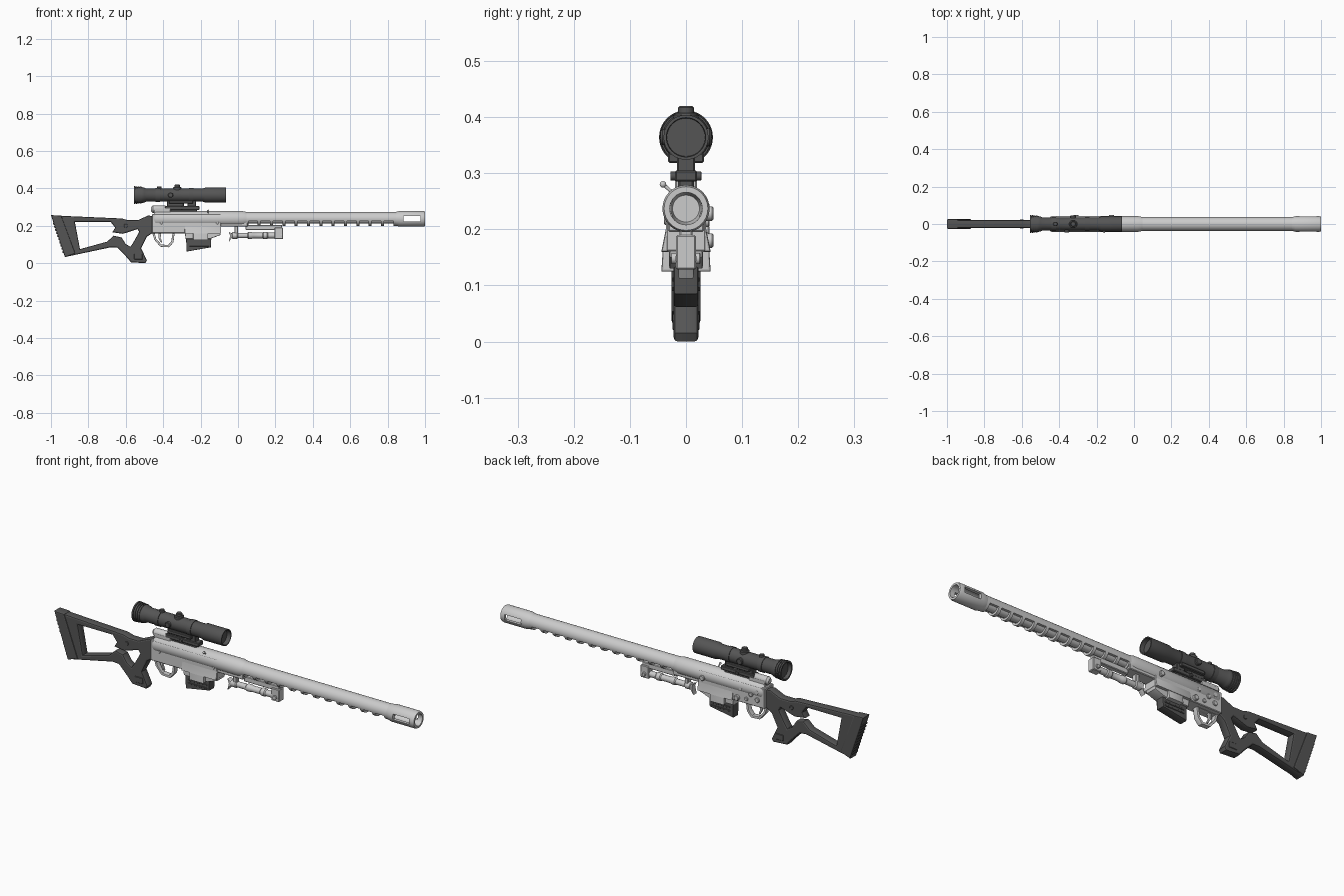
import bpy, bmesh, math
from mathutils import Matrix, Vector

dark = bpy.data.materials.new("dark_grey")
dark.diffuse_color = (0.09, 0.09, 0.09, 1)

def finish(ob, mat=None):
    if mat:
        ob.data.materials.append(mat)
    bpy.ops.object.select_all(action='DESELECT')
    ob.select_set(True)
    bpy.context.view_layer.objects.active = ob
    bpy.ops.object.shade_smooth_by_angle(angle=math.radians(35))
    return ob

def to_object(name, bm, mat=None):
    bmesh.ops.recalc_face_normals(bm, faces=bm.faces)
    me = bpy.data.meshes.new(name)
    bm.to_mesh(me)
    bm.free()
    ob = bpy.data.objects.new(name, me)
    bpy.context.collection.objects.link(ob)
    return finish(ob, mat)

def boxes(name, spans, mat=None, bevel=0.003):
    """Boxes given as (x0, x1, y0, y1, z0, z1)."""
    bm = bmesh.new()
    for x0, x1, y0, y1, z0, z1 in spans:
        m = Matrix.Translation(((x0 + x1) / 2, (y0 + y1) / 2, (z0 + z1) / 2))
        m = m @ Matrix.Diagonal((x1 - x0, y1 - y0, z1 - z0, 1))
        bmesh.ops.create_cube(bm, size=1, matrix=m)
    if bevel:
        bmesh.ops.bevel(bm, geom=bm.edges[:], offset=bevel, segments=1, affect='EDGES')
    return to_object(name, bm, mat)

def lathe(name, pts, origin, axis=(1, 0, 0), mat=None, n=32, closed=False):
    """Revolve (distance, radius) points about an axis through origin."""
    bm = bmesh.new()
    rot = Vector((0, 0, 1)).rotation_difference(Vector(axis)).to_matrix()
    rings = []
    for d, r in pts:
        rings.append([bm.verts.new(Vector(origin) + rot @ Vector(
            (r * math.cos(2 * math.pi * i / n), r * math.sin(2 * math.pi * i / n), d))) for i in range(n)])
    pairs = list(zip(rings, rings[1:])) + ([(rings[-1], rings[0])] if closed else [])
    for a, b in pairs:
        for i in range(n):
            bm.faces.new((a[i], a[i - 1], b[i - 1], b[i]))
    if not closed:
        bm.faces.new(rings[0])
        bm.faces.new(rings[-1])
    return to_object(name, bm, mat)

def rod(name, origin, axis, length, r, mat=None, n=20):
    c = min(r, length) * 0.2
    return lathe(name, [(0, r), (length - c, r), (length, r - c)], origin, axis, mat, n)

def plate(name, outlines, half, mat=None, bevel=0.004, across='y', at=0.0):
    """Filled outline (extra outlines are holes), thickened both ways along an axis."""
    cu = bpy.data.curves.new(name, 'CURVE')
    cu.dimensions, cu.fill_mode = '2D', 'BOTH'
    cu.extrude, cu.bevel_depth, cu.offset, cu.bevel_resolution = half - bevel, bevel, -bevel, 1
    for pts in outlines:
        s = cu.splines.new('POLY')
        s.points.add(len(pts) - 1)
        for p, (u, v) in zip(s.points, pts):
            p.co = (u, v, 0, 1)
        s.use_cyclic_u = True
    ob = bpy.data.objects.new(name, cu)
    bpy.context.collection.objects.link(ob)
    ob.rotation_euler = (math.pi / 2, 0, 0 if across == 'y' else math.pi / 2)
    ob.location[1 if across == 'y' else 0] = at
    bpy.ops.object.select_all(action='DESELECT')
    ob.select_set(True)
    bpy.context.view_layer.objects.active = ob
    bpy.ops.object.convert(target='MESH')
    return finish(bpy.context.view_layer.objects.active, mat)

def cut(ob, spans):
    c = boxes("cutter", spans, bevel=0)
    c.hide_render = True
    m = ob.modifiers.new("cut", 'BOOLEAN')
    m.operation, m.object, m.solver = 'DIFFERENCE', c, 'EXACT'
    bpy.context.view_layer.objects.active = ob
    bpy.ops.object.modifier_apply(modifier=m.name)
    bpy.data.objects.remove(c)
    finish(ob)

BZ, SZ = 0.237, 0.364   # barrel and scope axis heights

# Barrel: inner tube, slotted shroud and muzzle brake
lathe("inner_barrel", [(0, 0.025), (0.86, 0.025)], (0, 0, BZ))
shroud = lathe("barrel_shroud", [(0.0, 0.037), (0.87, 0.037), (0.87, 0.026), (0.0, 0.026)], (0, 0, BZ), closed=True)
cut(shroud, [(x, x + 0.05, -0.06, 0.06, 0.19, 0.226) for x in [0.055 + 0.066 * i for i in range(12)]])
brake = lathe("muzzle_brake", [(0.84, 0.036), (0.865, 0.042), (0.99, 0.042), (1.0, 0.039), (1.0, 0.029),
                               (0.875, 0.027), (0.84, 0.02)], (0, 0, BZ), closed=True)
cut(brake, [(0.885, 0.975, -0.06, 0.06, BZ - 0.014, BZ + 0.014)])

# Receiver
lathe("receiver_tube", [(-0.45, 0.036), (-0.44, 0.042), (0.02, 0.042), (0.045, 0.037)], (0, 0, BZ))
receiver = boxes("receiver_body", [(-0.46, -0.09, -0.036, 0.036, 0.16, 0.262)])
cut(receiver, [(-0.27, -0.15, -0.06, -0.033, 0.238, 0.25)])
guard = boxes("handguard", [(-0.095, 0.05, -0.032, 0.032, 0.195, 0.25)])
cut(guard, [(-0.07, 0.03, s * 0.045 - 0.017, s * 0.045 + 0.017, 0.213, 0.232) for s in (-1, 1)])
lathe("bolt_shroud", [(-0.465, 0.012), (-0.455, 0.02), (-0.39, 0.02), (-0.37, 0.012)], (0, 0, 0.288))
boxes("rear_bridge", [(-0.45, -0.36, -0.02, 0.02, 0.25, 0.295)])

# Flared magazine housing and magazine
plate("magazine_housing", [[(-0.034, 0.25), (0.034, 0.25), (0.036, 0.2), (0.044, 0.16),
                            (-0.044, 0.16), (-0.036, 0.2)]], 0.097, across='x', at=-0.188)
plate("magazine_skirt", [[(-0.041, 0.17), (0.041, 0.17), (0.044, 0.125), (-0.044, 0.125)]],
      0.04, across='x', at=-0.2)
plate("magazine_well", [[(-0.285, 0.17), (-0.09, 0.17), (-0.095, 0.15), (-0.15, 0.13), (-0.28, 0.13)]], 0.03)
plate("magazine", [[(-0.278, 0.15), (-0.142, 0.15), (-0.145, 0.085), (-0.275, 0.062)]], 0.022, dark)
boxes("magazine_ribs", [(-0.26, -0.155, -0.025, 0.025, z, z + 0.007) for z in (0.09, 0.107)], dark, 0.001)

# Trigger and guard
plate("trigger_guard", [[(-0.46, 0.168), (-0.338, 0.168), (-0.345, 0.112), (-0.368, 0.085), (-0.415, 0.088), (-0.447, 0.125)],
                        [(-0.445, 0.158), (-0.35, 0.158), (-0.357, 0.117), (-0.374, 0.097), (-0.41, 0.1), (-0.437, 0.13)]],
      0.013, bevel=0.002)
plate("trigger", [[(-0.425, 0.17), (-0.41, 0.17), (-0.414, 0.135), (-0.405, 0.112), (-0.412, 0.11), (-0.425, 0.135)]],
      0.006, bevel=0.002)

# Side screws, knobs and charging lever
for i, (x, z, r) in enumerate([(-0.42, 0.235, 0.012), (-0.42, 0.195, 0.012), (-0.385, 0.215, 0.011),
                               (-0.36, 0.185, 0.009), (-0.33, 0.23, 0.01)]):
    rod(f"side_screw_{i}", (x, 0.03, z), (0, 1, 0), 0.012, r)
rod("side_knob_upper", (-0.12, 0.03, 0.228), (0, 1, 0), 0.019, 0.013)
rod("side_knob_lower", (-0.31, 0.03, 0.18), (0, 1, 0), 0.019, 0.013)
for i, x in enumerate((-0.41, -0.11)):
    rod(f"front_screw_{i}", (x, -0.03, 0.215), (0, -1, 0), 0.009, 0.007)
rod("lever_stem", (-0.16, -0.02, 0.262), (0, -0.75, 0.66), 0.025, 0.003)
lathe("lever_ball", [(0.006 * -math.cos(a), 0.006 * math.sin(a)) for a in [0.1 + 0.327 * i for i in range(10)]],
      (-0.16, -0.041, 0.28), n=12)

# Skeleton stock with thumbhole grip
plate("stock", [[(-0.985, 0.255), (-0.62, 0.239), (-0.59, 0.23), (-0.535, 0.23), (-0.48, 0.255), (-0.45, 0.25),
                 (-0.45, 0.165), (-0.487, 0.142), (-0.518, 0.08), (-0.487, 0.015), (-0.495, 0.0), (-0.572, 0.005),
                 (-0.6, 0.037), (-0.645, 0.083), (-0.68, 0.085), (-0.92, 0.034)],
                [(-0.872, 0.22), (-0.68, 0.22), (-0.657, 0.19), (-0.672, 0.165), (-0.615, 0.157), (-0.538, 0.182),
                 (-0.528, 0.168), (-0.56, 0.11), (-0.575, 0.088), (-0.6, 0.102), (-0.622, 0.137),
                 (-0.664, 0.147), (-0.70, 0.115), (-0.845, 0.075)]], 0.022, dark, 0.007)
plate("butt_pad", [[(-1.0, 0.257), (-0.945, 0.254), (-0.87, 0.053), (-0.925, 0.032)]], 0.026, dark, 0.005)
for i in range(10):
    t = 0.2 + 0.075 * i
    x, z = -1.0 + 0.075 * t, 0.257 - 0.225 * t
    boxes(f"butt_rib_{i}", [(x - 0.004, x + 0.012, -0.022, 0.022, z - 0.005, z + 0.005)], dark, 0.002)
for s in (-1, 1):
    rod(f"stock_pin_{s}", (-0.6, s * 0.018, 0.2), (0, s, 0), 0.007, 0.01, dark)
    boxes(f"grip_panel_{s}", [(-0.555, -0.51, s * 0.021 - 0.003, s * 0.021 + 0.003, 0.02, 0.05)], dark, 0.002)

# Scope
ribs = []
for i in range(4):
    x = -0.556 + 0.011 * i
    ribs += [(x, 0.048 - 0.001 * i), (x + 0.007, 0.048 - 0.001 * i), (x + 0.007, 0.042), (x + 0.011, 0.042)]
lathe("scope_body", [(-0.54, 0.001), (-0.54, 0.036), (-0.556, 0.04)] + ribs +
      [(-0.5, 0.04), (-0.49, 0.035), (-0.19, 0.035), (-0.175, 0.04), (-0.064, 0.04), (-0.064, 0.035),
       (-0.085, 0.034), (-0.085, 0.001)], (0, 0, SZ), mat=dark, n=40)
for i, x in enumerate((-0.43, -0.25)):
    lathe(f"scope_ring_{i}", [(x - 0.012, 0.038), (x + 0.012, 0.038)], (0, 0, SZ), mat=dark)
rod("elevation_turret_base", (-0.325, 0, SZ + 0.025), (0, 0, 1), 0.018, 0.022, dark)
rod("elevation_turret_cap", (-0.325, 0, SZ + 0.04), (0, 0, 1), 0.016, 0.014, dark)
rod("rear_turret", (-0.42, 0, SZ + 0.025), (0, 0, 1), 0.022, 0.012, dark)
rod("windage_turret", (-0.325, 0.025, SZ), (0, 1, 0), 0.02, 0.016, dark)
rod("side_turret", (-0.36, -0.025, SZ), (0, -1, 0), 0.02, 0.014, dark)

# Scope mount
boxes("mount_rail", [(-0.39, -0.205, -0.02, 0.02, 0.285, 0.305)], dark)
boxes("mount_foot", [(-0.36, -0.22, -0.014, 0.014, 0.265, 0.29)], dark)
boxes("mount_posts", [(-0.38, -0.29, -0.016, 0.016, 0.3, 0.34), (-0.27, -0.225, -0.016, 0.016, 0.3, 0.34),
                      (-0.37, -0.24, -0.032, 0.032, 0.318, 0.336)], dark)
rod("mount_clamp", (-0.3, -0.028, 0.295), (0, 1, 0), 0.056, 0.008, dark)

# Folded bipod under the barrel
boxes("bipod_rail", [(0.04, 0.235, -0.012, 0.012, 0.178, 0.205)])
boxes("bipod_bracket", [(0.195, 0.24, -0.018, 0.018, 0.128, 0.19), (-0.02, 0.0, -0.012, 0.012, 0.14, 0.2)])
lathe("bipod_legs", [(-0.035, 0.011), (-0.03, 0.018), (-0.005, 0.018), (0.0, 0.014), (0.05, 0.014), (0.055, 0.018),
                     (0.075, 0.018), (0.08, 0.015), (0.13, 0.015), (0.135, 0.019), (0.155, 0.019), (0.16, 0.015),
                     (0.21, 0.015), (0.215, 0.019), (0.238, 0.019)], (0, 0, 0.148), n=20)
plate("bipod_foot", [[(-0.05, 0.168), (-0.035, 0.16), (-0.02, 0.16), (-0.02, 0.136), (-0.035, 0.134),
                      (-0.05, 0.112), (-0.042, 0.148)]], 0.014, bevel=0.002)
rod("bipod_pivot", (0.218, -0.026, 0.148), (0, 1, 0), 0.052, 0.01)
